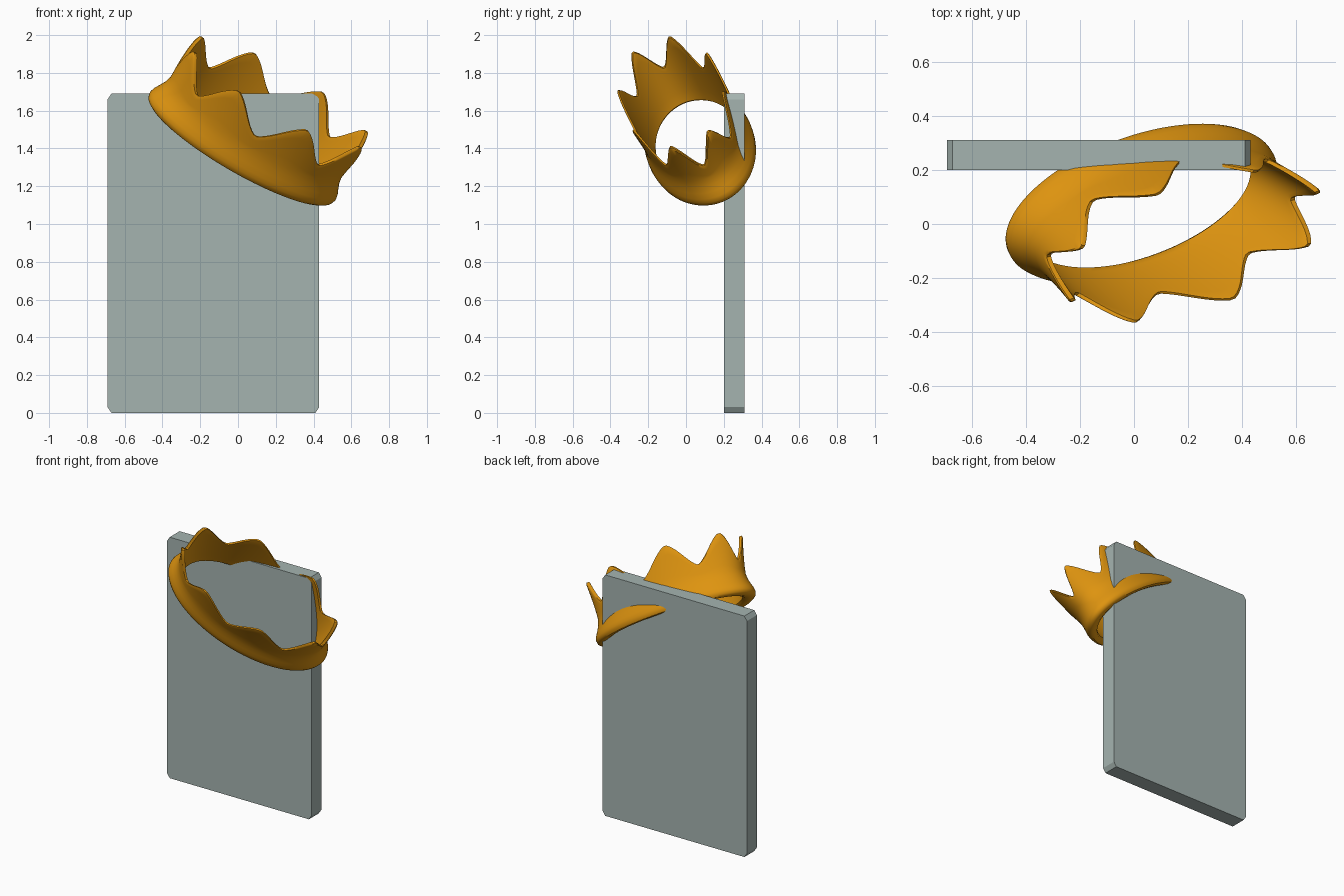
import bpy, bmesh, math
from mathutils import Vector

if "Cube" in bpy.data.objects:
    bpy.data.objects.remove(bpy.data.objects["Cube"])


def material(name, rgb):
    m = bpy.data.materials.new(name)
    m.diffuse_color = (*rgb, 1)
    m.use_nodes = True
    m.node_tree.nodes["Principled BSDF"].inputs["Base Color"].default_value = m.diffuse_color
    return m


def make_object(name, bm, mat):
    bmesh.ops.recalc_face_normals(bm, faces=bm.faces[:])
    mesh = bpy.data.meshes.new(name)
    bm.to_mesh(mesh)
    bm.free()
    mesh.materials.append(mat)
    ob = bpy.data.objects.new(name, mesh)
    bpy.context.collection.objects.link(ob)
    return ob


grey = material("pale grey green", (0.376, 0.456, 0.434))
gold = material("orange gold", (0.73, 0.295, 0.005))

# Upright slab with clipped corners
x0, x1, z0, z1, y0, y1 = -0.69, 0.43, 0.0, 1.69, 0.20, 0.31
cx, cz = 0.02, 0.03
outline = [(x0 + cx, z0), (x1 - cx, z0), (x1, z0 + cz), (x1, z1 - cz),
           (x1 - cx, z1), (x0 + cx, z1), (x0, z1 - cz), (x0, z0 + cz)]
bm = bmesh.new()
face = bm.faces.new([bm.verts.new((x, y0, z)) for x, z in outline])
ext = bmesh.ops.extrude_face_region(bm, geom=[face])
bmesh.ops.translate(bm, vec=(0, y1 - y0, 0),
                    verts=[g for g in ext["geom"] if isinstance(g, bmesh.types.BMVert)])
make_object("slab", bm, grey)

# Tilted oval crown: frame of long axis, short axis and height axis
center = Vector((0.02, 0.08, 1.405))
long_axis = Vector((0.495, 0.14, -0.27))
short_axis = Vector((0, 0.254, 0.14))
up = long_axis.cross(short_axis).normalized()
TEETH, SEGMENTS, PHASE = 8, 160, math.radians(17)


def tooth_height(a):
    """Height of the zigzag rim: eight slightly rounded points."""
    t = ((a - PHASE) * TEETH / math.tau) % 1.0
    wave = 0.5 + 0.5 * math.cos(t * math.tau)
    zigzag = abs(2 * t - 1)
    return 0.22 + 0.18 * (0.5 * wave + 0.5 * zigzag)


def outer_radius(h):
    return 0.925 + 0.06 * (max(h - 0.14, 0) / 0.26) ** 1.4


def inner_radius(h):
    return 0.83 + 0.105 * (max(h, 0) / 0.4) ** 0.8


def section(top):
    """Closed wall section: swollen foot, waist, flared wall, rounded rim."""
    pts = [(0.83, 0.0), (0.86, -0.015), (0.91, -0.022), (0.96, -0.02),
           (0.99, -0.008), (1.0, 0.012), (0.99, 0.035), (0.965, 0.065),
           (0.94, 0.1)]
    low, rim = 0.14, top - 0.012
    levels = [low + (rim - low) * i / 5 for i in range(6)]
    pts += [(outer_radius(h), h) for h in levels]
    mid = (outer_radius(rim) + inner_radius(rim)) / 2
    pts += [(mid + 0.016, top - 0.002), (mid - 0.016, top - 0.002)]
    pts += [(inner_radius(h), h) for h in reversed(levels)]
    pts += [(inner_radius(h), h) for h in (0.1, 0.06, 0.025)]
    return pts


bm = bmesh.new()
rings = []
for i in range(SEGMENTS):
    a = math.tau * i / SEGMENTS
    spoke = long_axis * math.cos(a) + short_axis * math.sin(a)
    rings.append([bm.verts.new(center + spoke * r + up * h)
                  for r, h in section(tooth_height(a))])
count = len(rings[0])
for i, ring in enumerate(rings):
    nxt = rings[(i + 1) % SEGMENTS]
    for j in range(count):
        k = (j + 1) % count
        bm.faces.new((ring[j], nxt[j], nxt[k], ring[k]))
crown = make_object("crown", bm, gold)

# Smooth the crown, keeping its rim edges crisp
bpy.context.view_layer.objects.active = crown
crown.select_set(True)
bpy.ops.object.shade_smooth_by_angle(angle=math.radians(40))
